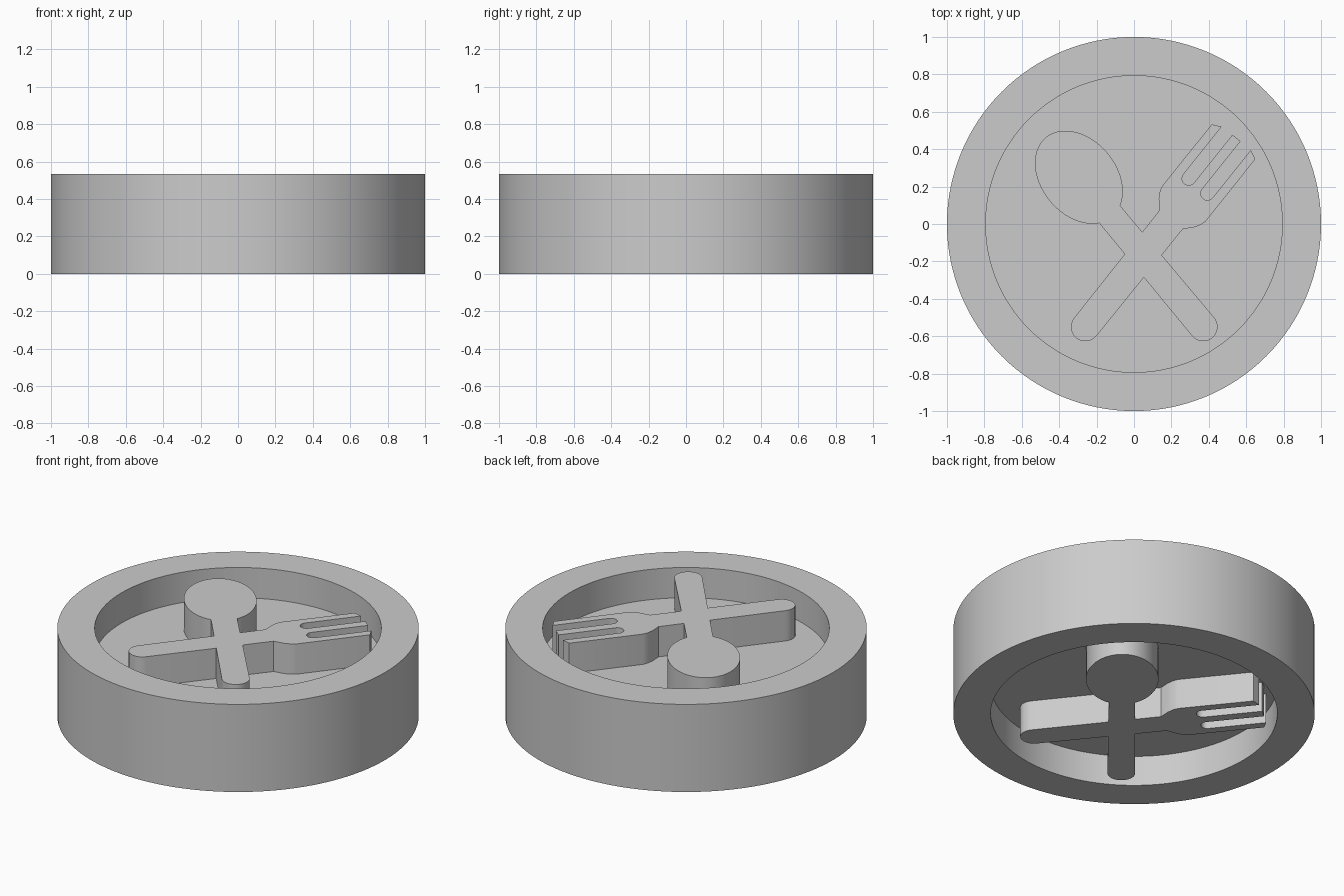
import bpy, bmesh
from math import sin, cos, pi, sqrt
from mathutils import Vector

HEIGHT = 0.535
RECESS = 0.185
INNER = 0.793

if "Cube" in bpy.data.objects:
    bpy.data.objects.remove(bpy.data.objects["Cube"])

grey = bpy.data.materials.new("plain grey")
grey.use_nodes = True
grey.diffuse_color = (0.6, 0.6, 0.6, 1)
grey.node_tree.nodes["Principled BSDF"].inputs["Base Color"].default_value = (0.6, 0.6, 0.6, 1)


def finish(bm, name):
    bmesh.ops.recalc_face_normals(bm, faces=bm.faces[:])
    mesh = bpy.data.meshes.new(name)
    bm.to_mesh(mesh)
    bm.free()
    mesh.materials.append(grey)
    obj = bpy.data.objects.new(name, mesh)
    bpy.context.collection.objects.link(obj)
    return obj


def smooth(obj):
    bpy.ops.object.select_all(action="DESELECT")
    obj.select_set(True)
    bpy.context.view_layer.objects.active = obj
    bpy.ops.object.shade_smooth_by_angle(angle=pi / 6)


def arc(along, across, radius, start, end, steps=12):
    """Points (along axis, across axis) of a circular arc."""
    angles = [start + (end - start) * i / steps for i in range(steps + 1)]
    return [(along + radius * cos(a), across + radius * sin(a)) for a in angles]


def extrude_outline(name, points, origin, axis):
    """Lay an (along, across) outline on the utensil axis and raise it to rim height."""
    axis = Vector(axis).normalized()
    side = Vector((axis.y, -axis.x))
    bm = bmesh.new()
    flat = [Vector(origin) + axis * t + side * w for t, w in points]
    face = bm.faces.new([bm.verts.new((p.x, p.y, HEIGHT / 2)) for p in flat])
    raised = bmesh.ops.extrude_face_region(bm, geom=[face])["geom"]
    verts = [v for v in raised if isinstance(v, bmesh.types.BMVert)]
    bmesh.ops.translate(bm, verts=verts, vec=(0, 0, HEIGHT / 2))
    return finish(bm, name)


# Round body: rim and central web, lathed from one profile
bm = bmesh.new()
profile = [(0, RECESS), (INNER, RECESS), (INNER, 0), (1, 0), (1, HEIGHT),
           (INNER, HEIGHT), (INNER, HEIGHT - RECESS), (0, HEIGHT - RECESS)]
verts = [bm.verts.new((r, 0, z)) for r, z in profile]
edges = [bm.edges.new(pair) for pair in zip(verts, verts[1:])]
bmesh.ops.spin(bm, geom=verts + edges, cent=(0, 0, 0), axis=(0, 0, 1),
               angle=2 * pi, steps=128, use_duplicate=False)
bmesh.ops.remove_doubles(bm, verts=bm.verts[:], dist=0.0001)
smooth(finish(bm, "round_body"))

# Spoon: rounded handle running into an oval bowl
GRIP = 0.077
BOWL_AT, BOWL_LONG, BOWL_WIDE = 1.04, 0.277, 0.201
spoon = arc(0, 0, GRIP, 1.5 * pi, 0.5 * pi)
reach = pi - math_gap if (math_gap := None) else pi - 0.37
for i in range(49):
    a = reach - 2 * reach * i / 48
    spoon.append((BOWL_AT + BOWL_LONG * cos(a), BOWL_WIDE * sin(a)))
spoon_obj = extrude_outline("spoon", spoon, (0.37, -0.55), (-0.64, 0.77))

# Fork: rounded handle, flared shoulders and three tines, half outline mirrored
half = arc(0, 0, GRIP, pi, 0.5 * pi, 6)
half += [(0.733, 0.08), (0.78, 0.122), (0.815, 0.142), (0.843, 0.15),
         (1.268, 0.149), (1.29, 0.1)]
half += arc(0.965, 0.064, 0.036, 0.5 * pi, 1.5 * pi, 10)
half += [(1.293, 0.028)]
fork = half + [(t, -w) for t, w in reversed(half[1:])]
emblem = extrude_outline("crossed_spoon_and_fork", fork, (-0.26, -0.55), (0.625, 0.781))

# Merge the crossed pair into one raised emblem
union = emblem.modifiers.new("join_spoon", "BOOLEAN")
union.operation = "UNION"
union.solver = "EXACT"
union.object = spoon_obj
bpy.ops.object.select_all(action="DESELECT")
emblem.select_set(True)
bpy.context.view_layer.objects.active = emblem
bpy.ops.object.modifier_apply(modifier=union.name)
bpy.data.objects.remove(spoon_obj)
smooth(emblem)

# Same emblem turned over for the underside
under = emblem.copy()
under.name = "underside_spoon_and_fork"
under.rotation_euler = (0, pi, 0)
under.location = (0, 0, HEIGHT)
bpy.context.collection.objects.link(under)
